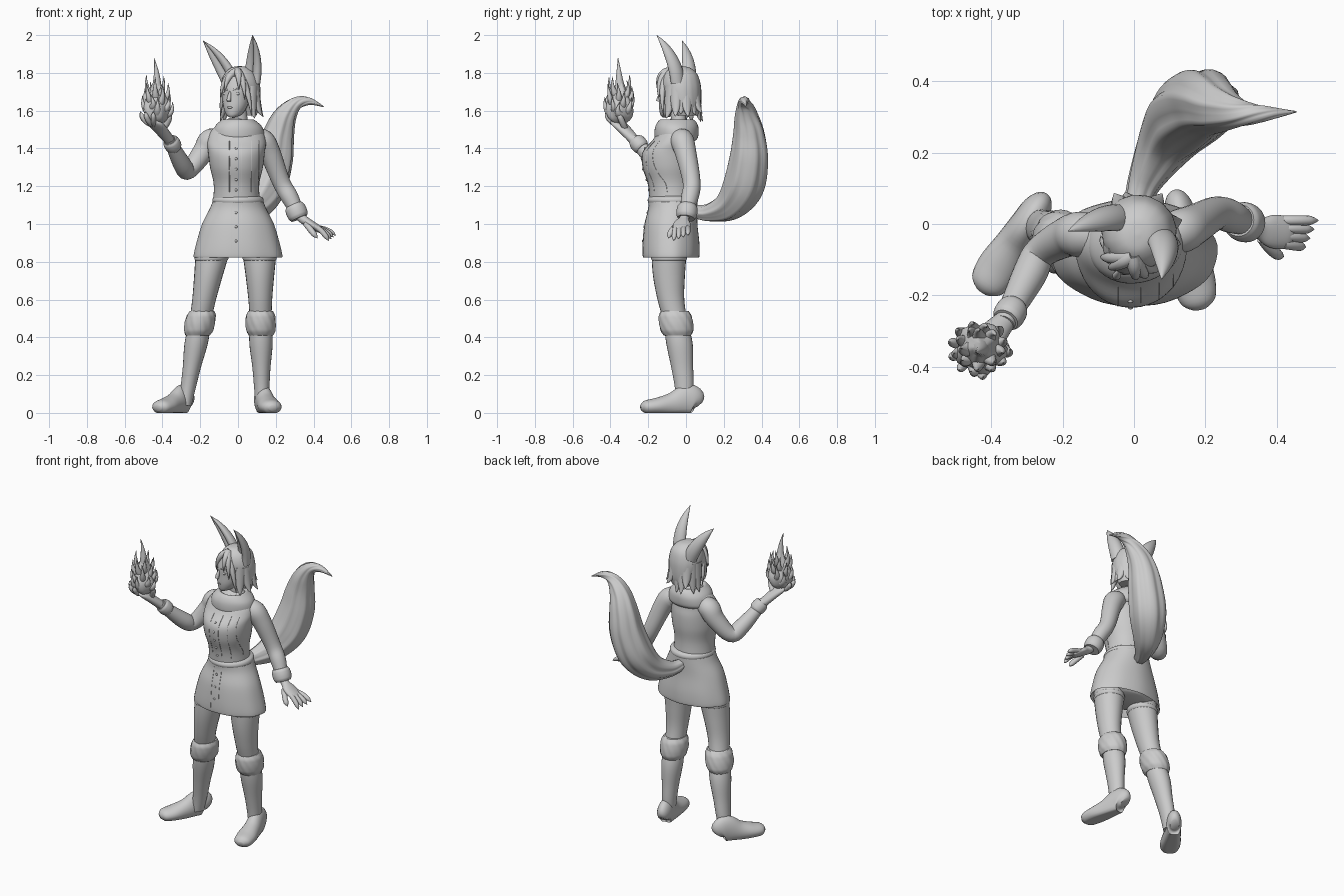
import bpy, bmesh, math, random
from mathutils import Vector, Matrix

cube = bpy.data.objects.get("Cube")
if cube:
    bpy.data.objects.remove(cube, do_unlink=True)
random.seed(4)

GREY = (.6, .6, .6, 1)
clay = bpy.data.materials.new("plain_grey")
clay.use_nodes = True
clay.diffuse_color = GREY
clay.node_tree.nodes["Principled BSDF"].inputs["Base Color"].default_value = GREY
FRONT, UP, SIDE = Vector((0, -1, 0)), Vector((0, 0, 1)), Vector((1, 0, 0))


def finish(name, bm, place=None):
    bmesh.ops.recalc_face_normals(bm, faces=bm.faces)
    mesh = bpy.data.meshes.new(name)
    bm.to_mesh(mesh)
    bm.free()
    if place:
        mesh.transform(place)
    mesh.materials.append(clay)
    part = bpy.data.objects.new(name, mesh)
    bpy.context.collection.objects.link(part)
    bpy.ops.object.select_all(action='DESELECT')
    part.select_set(True)
    bpy.context.view_layer.objects.active = part
    bpy.ops.object.shade_smooth_by_angle(angle=.9)
    return part


def smooth_path(points, steps):
    """Smooth interpolation through stations of any dimension."""
    path, last = [], len(points) - 1
    for i in range(last):
        before, start, end, after = (points[max(0, min(last, i + k))] for k in (-1, 0, 1, 2))
        for s in range(steps):
            t = s / steps
            path.append([b + t / 2 * (c - a + t * (2*a - 5*b + 4*c - d + t * (3*(b - c) + d - a)))
                         for a, b, c, d in zip(before, start, end, after)])
    return path + [list(points[-1])]


def loft(name, stations, ref=None, steps=5, sides=24, shape=None, place=None):
    """Stations x, y, z, radius[, radius]; rings are level, or cross the path when ref is given."""
    path = smooth_path([s if len(s) > 4 else (*s, s[-1]) for s in stations], steps)
    centres = [Vector(p[:3]) for p in path]
    bm, rings, last = bmesh.new(), [], len(path) - 1
    for i, centre in enumerate(centres):
        u, v = SIDE, -FRONT
        if ref:
            along = (centres[min(i + 1, last)] - centres[max(i - 1, 0)]).normalized()
            u = (ref - along * ref.dot(along)).normalized()
            v = along.cross(u)
        ring = []
        for k in range(sides):
            angle = k * math.tau / sides
            scale = shape(angle, i / last) if shape else 1
            spot = centre + scale * (u * math.cos(angle) * path[i][3] + v * math.sin(angle) * path[i][4])
            spot.z = max(spot.z, 0)
            ring.append(bm.verts.new(spot))
        rings.append(ring)
    for low, high in zip(rings, rings[1:]):
        for k in range(sides):
            bm.faces.new((low[k], low[k - 1], high[k - 1], high[k]))
    bm.faces.new(rings[0])
    bm.faces.new(rings[-1])
    return finish(name, bm, place)


def stack(name, rows, x=0, **options):
    """Level rings given as y, z, half width, half depth."""
    return loft(name, [(x, *row) for row in rows], **options)


def taper(name, base, tip, bow, radius, ref, power=2, sides=12, flat=1, **options):
    """Bowed spike from base to tip that thins by a power rule."""
    base, tip, bow, stations = Vector(base), Vector(tip), Vector(bow), []
    for k in range(6):
        t = k / 5
        wide = radius * (1 - t ** power) + .001
        stations.append((*(base.lerp(tip, t) + bow * 4 * t * (1 - t)), wide, wide * flat))
    return loft(name, stations, ref, 3, sides, **options)


def band(name, start, end, wide, deep, ref=None, **options):
    """Rounded barrel around a limb or the waist."""
    start, end, stations = Vector(start), Vector(end), []
    for k in range(7):
        t = k / 6
        swell = .8 + .2 * math.sin(math.pi * t) ** .5
        stations.append((*start.lerp(end, t), wide * swell, deep * swell))
    return loft(name, stations, ref, 3, 40, **options)


def ball(name, centre, size, place=None):
    bm = bmesh.new()
    bmesh.ops.create_uvsphere(bm, u_segments=16, v_segments=10, radius=1,
                              matrix=Matrix.Translation(centre) @ Matrix.Diagonal((*size, 1)))
    return finish(name, bm, place)


def front_point(part, x, z):
    found, spot, normal, face = part.ray_cast(Vector((x, -1, z)), -FRONT)
    return spot


# Jacket, skirt, belt and cowl
jacket = stack("jacket", [(-.07, 1.06, .13, .12), (-.08, 1.2, .12, .12), (-.09, 1.3, .14, .14),
                          (-.09, 1.38, .15, .14), (-.07, 1.44, .155, .11), (-.05, 1.5, .13, .09),
                          (-.04, 1.56, .04, .04)], x=-.008, sides=40)
skirt = stack("skirt", [(-.07, 1.13, .13, .13), (-.07, 1.08, .15, .13), (-.08, 1, .19, .14),
                        (-.08, .9, .22, .15), (-.08, .83, .235, .15), (-.08, .84, .22, .14), (-.07, .95, .15, .11)],
              sides=48, shape=lambda angle, t: 1 + t * math.sin(9 * angle) / 90)
band("belt", (0, -.07, 1.1), (0, -.07, 1.15), .136, .133)
stack("cowl", [(-.05, 1.44, .12, .1), (-.05, 1.46, .137, .115), (-.05, 1.51, .128, .115), (-.05, 1.545, .095, .098),
               (-.05, 1.55, .075, .075), (-.045, 1.5, .05, .05)], sides=40,
      shape=lambda angle, t: 1 + math.sin(3 * angle + 5 * t) / 50)
loft("neck", [(.01, -.035, 1.48, .045), (.01, -.04, 1.56, .04), (0, -.05, 1.64, .04)])
stack("hips", [(-.07, .835, .12, .1), (-.07, .87, .19, .13), (-.07, .95, .15, .11)])

# Buttons and raised seams
for part, top, gap, count in ((jacket, 1.4, .055, 5), (skirt, 1.06, .075, 3)):
    for i in range(count):
        ball("button", front_point(part, -.01, top - i * gap), (.007, .005, .007))
for part, low, high, lines in ((jacket, 1.17, 1.44, (-.045, .02, .07, .11)), (skirt, .85, 1.1, (-.035, .02))):
    for x in lines:
        loft("seam", [(*front_point(part, x, low + (high - low) * k / 6), .0015) for k in range(7)], SIDE, 3, 6)

# Legs, boot cuffs, stocking bands and feet
profile = [(-.085, .93, .09, .095), (-.09, .83, .087, .092), (-.09, .72, .075, .084), (-.08, .6, .063, .071),
           (-.055, .48, .058, .064), (-.035, .37, .062, .07), (-.02, .24, .048, .058), (-.01, .14, .041, .05),
           (-.01, .04, .035, .04)]
foot = [(0, .04, .03, .026), (.06, .06, .075, .042), (.2, .065, .085, .046), (.45, .045, .062, .052),
        (.72, .035, .045, .06), (.92, .03, .035, .05), (1, .025, .015, .02)]
for side, hip, ankle, heel, toe in (("right", -.125, -.288, Vector((-.265, .055, 0)), Vector((-.425, -.19, 0))),
                                    ("left", .113, .128, Vector((.122, .062, 0)), Vector((.185, -.238, 0)))):
    def leg_x(z):
        return ankle + (hip - ankle) * z / .9

    loft(side + "_leg", [(leg_x(z), y, z, wide, deep) for y, z, wide, deep in profile])
    band(side + "_boot_cuff", (leg_x(.41), -.045, .41), (leg_x(.54), -.06, .54), .08, .09,
         shape=lambda angle, t: 1 + math.sin(11 * angle + 9 * t) / 50)
    band(side + "_stocking_band", (leg_x(.8), -.09, .8), (leg_x(.84), -.09, .84), .09, .095)
    loft(side + "_foot", [(*heel.lerp(toe, t).xy, z, tall, wide) for t, z, tall, wide in foot], UP)

# Arms and sleeve cuffs
loft("right_arm", [(-.09, -.035, 1.45, .05), (-.145, -.03, 1.44, .064), (-.185, -.035, 1.38, .057),
                   (-.262, -.08, 1.283, .046), (-.295, -.145, 1.315, .048), (-.365, -.28, 1.45, .03)], SIDE)
loft("left_arm", [(.08, -.03, 1.45, .05), (.13, -.02, 1.44, .062), (.172, 0, 1.37, .056),
                  (.23, .03, 1.22, .047), (.275, .02, 1.14, .046), (.315, 0, 1.06, .033)], FRONT)
band("right_sleeve_cuff", (-.335, -.23, 1.4), (-.36, -.27, 1.445), .045, .045, SIDE)
band("left_sleeve_cuff", (.295, .01, 1.1), (.325, 0, 1.03), .056, .056, FRONT)

# Hands: palm, then fingers fanning out of it
loft("right_palm", [(-.36, -.27, 1.44, .026, .03), (-.41, -.325, 1.5, .025, .044), (-.44, -.355, 1.53, .02, .05),
                    (-.46, -.37, 1.545, .01, .035)], UP)
cup = Vector((-.445, -.35, 1.525))
for k in range(4):
    turn = math.radians(165 + 34 * k)
    fan = Vector((math.cos(turn), math.sin(turn), 0))
    taper("right_finger", cup + fan * .01, cup + fan * .075 + UP * .07, fan * .01 - UP * .01, .013, fan, 8)
taper("right_thumb", (-.4, -.32, 1.5), (-.36, -.36, 1.59), SIDE * .01, .015, SIDE, 8)
loft("left_palm", [(.315, 0, 1.06, .026, .028), (.345, -.01, 1.025, .026, .024), (.385, -.02, 1, .046, .021),
                   (.43, -.025, .972, .045, .018), (.45, -.03, .96, .03, .01)], FRONT)
for k in range(4):
    taper("left_finger", (.42, .01 - .022 * k, .98), (.518 - .012 * k, .01 - .025 * k, .94 - .01 * k), UP * .008,
          .013, FRONT, 8)
taper("left_thumb", (.36, -.04, 1), (.42, -.092, .925), FRONT * .01, .015, UP, 8)

# Tail with long fur ridges
loft("tail", [(0, .03, 1.07, .03), (.03, .12, 1.06, .047), (.09, .23, 1.1, .08), (.147, .305, 1.2, .105),
              (.19, .335, 1.34, .1), (.215, .335, 1.47, .082), (.25, .32, 1.57, .06), (.305, .31, 1.635, .036),
              (.375, .31, 1.65, .02), (.455, .315, 1.62, .002)], Vector((.8, -.6, 0)), 6, 48,
     shape=lambda angle, t: 1 + .05 * math.sin(7 * angle + 3 * t) + .02 * math.sin(13 * angle))

# Head, turned toward the raised hand
HEAD = Matrix.Translation((.01, -.03, 0)) @ Matrix.Rotation(math.radians(-27), 4, 'Z')
stack("face", [(-.09, 1.565, .015, .015), (-.07, 1.58, .04, .045), (-.055, 1.62, .062, .065),
               (-.045, 1.67, .073, .073), (-.04, 1.72, .08, .075), (-.03, 1.78, .07, .068)], place=HEAD)
taper("nose", (0, -.13, 1.65), (0, -.11, 1.71), FRONT * .002, .011, SIDE, place=HEAD)
ball("lips", (0, -.115, 1.617), (.02, .007, .006), HEAD)
for way in (-1, 1):
    ball("eye", (way * .034, -.102, 1.69), (.016, .008, .009), HEAD)
    taper("eyebrow", (way * .015, -.112, 1.71), (way * .06, -.09, 1.71), (0, -.003, .005), .004, UP, place=HEAD)

# Hair: cap, back locks and fringe
stack("hair_cap", [(0, 1.836, .004, .004), (0, 1.828, .045, .05), (.003, 1.795, .083, .087), (.006, 1.74, .102, .102),
                   (.02, 1.68, .102, .092), (.04, 1.62, .09, .068), (.045, 1.575, .072, .05)], sides=48,
      shape=lambda angle, t: 1 + t * math.sin(15 * angle) / 70, place=HEAD)
for k in range(11):
    turn = math.radians(20 * k - 100)
    out = Vector((math.sin(turn), math.cos(turn), 0))
    drop, reach = random.uniform(1.53, 1.59), random.uniform(.105, .14)
    swing = out.cross(UP) * random.uniform(-.015, .015)
    taper("hair_lock", out * .083 + UP * 1.73, out * reach + UP * drop + swing, UP * -.02 - out * .006, .022, out,
          flat=1.5, place=HEAD)
for x, y, z in ((-.03, -.12, 1.7), (-.065, -.1, 1.67), (-.09, -.05, 1.57), (.05, -.112, 1.71),
                (.075, -.09, 1.66), (.095, -.05, 1.57)):
    taper("fringe_lock", (.015, -.06, 1.81), (x, y, z), (x / 5, -.012, .02), .02, FRONT, place=HEAD)

# Cupped ears
facing = Vector((-.45, -.89, 0))
for side, base, tip, bow in (("right", (-.045, .01, 1.76), (-.185, -.02, 1.97), (.012, .008, 0)),
                             ("left", (.072, -.05, 1.75), (.077, -.155, 2), (.008, .02, 0))):
    taper(side + "_ear", base, tip, bow, .044, facing, power=2.5, sides=32, flat=1.05,
          shape=lambda angle, t: 1 - max(0, math.cos(angle)) ** 2)

# Flame: rounded core with thin curling tongues
flame = Vector((-.43, -.35, 0))
loft("flame_core", [(*flame.xy, z, wide) for z, wide in ((1.53, .025), (1.56, .058), (1.61, .07), (1.66, .056),
                                                         (1.72, .03), (1.78, .008))],
     shape=lambda angle, t: 1 + .1 * math.sin(5 * angle + 6 * t))
taper("flame_tip", flame + UP * 1.72, flame + Vector((-.015, -.01, 1.88)), SIDE * .006, .025, SIDE, 1)
for k in range(20):
    out = Vector((math.cos(k * 2.4), math.sin(k * 2.4), 0))
    root = flame + out * (.055 - k / 600) + UP * (1.58 + k / 180)
    curl = out.cross(UP) * random.uniform(-.015, .015)
    rise = random.uniform(.05, .08) + k / 400
    taper("flame_tongue", root, root + out * .028 + UP * rise, out * .01 + curl - UP * .01, .022, out, 1)
